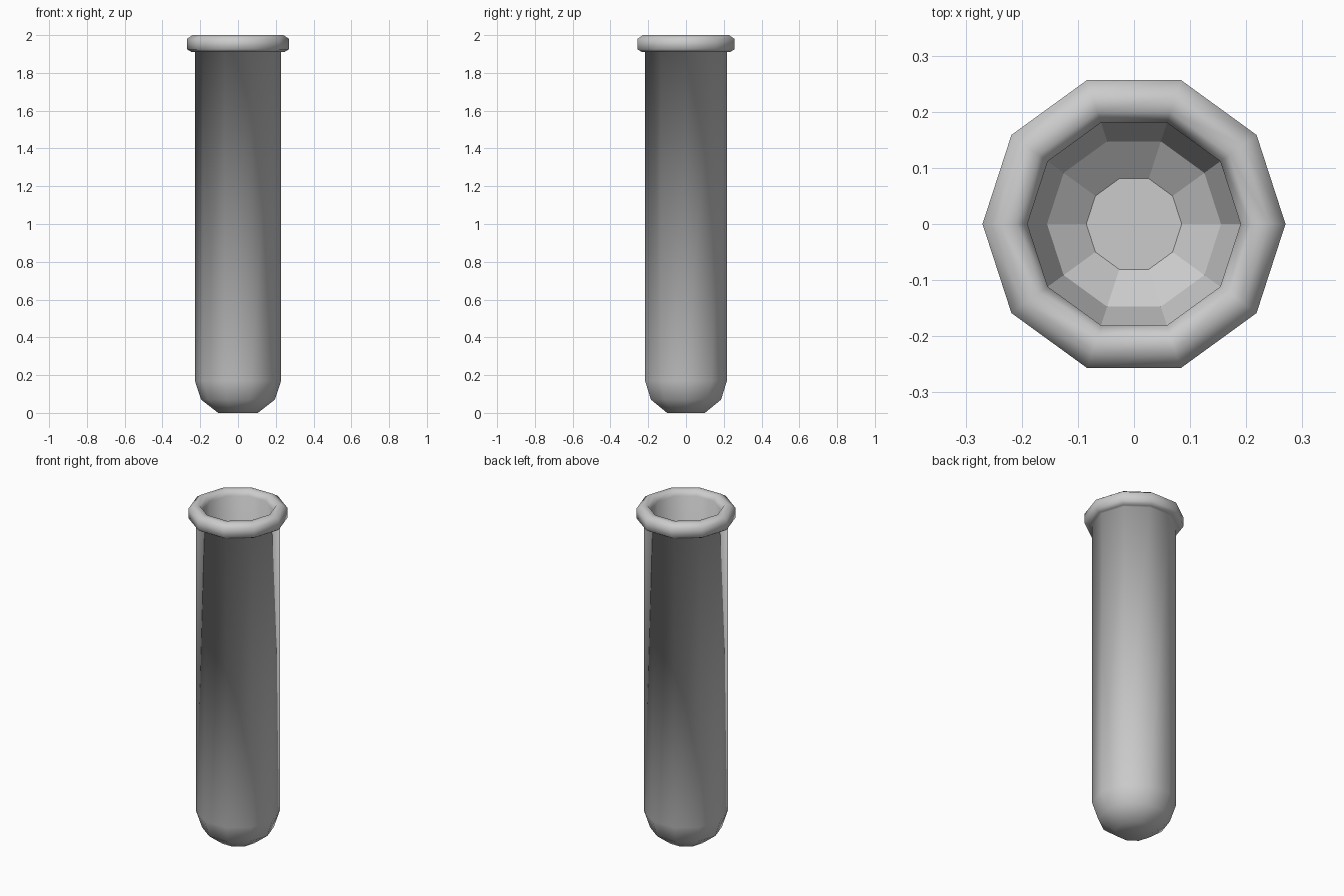
import bpy, bmesh, math

if "Cube" in bpy.data.objects:
    bpy.data.objects.remove(bpy.data.objects["Cube"])

SIDES = 10

def lathe(name, profile, flat_rows=()):
    """Revolve (radius, z) points; first and last rings are capped."""
    bm = bmesh.new()
    rings = []
    for r, z in profile:
        rings.append([bm.verts.new((r * math.cos(2 * math.pi * i / SIDES),
                                    r * math.sin(2 * math.pi * i / SIDES), z))
                      for i in range(SIDES)])
    for row in range(len(rings) - 1):
        a, b = rings[row], rings[row + 1]
        for i in range(SIDES):
            j = (i + 1) % SIDES
            f = bm.faces.new((a[i], a[j], b[j], b[i]))
            f.smooth = row not in flat_rows
    bm.faces.new(rings[0][::-1]).smooth = True
    bm.faces.new(rings[-1]).smooth = False
    # keep the flat-shaded inner bowl crisp
    for e in bm.edges:
        if any(not f.smooth for f in e.link_faces):
            e.smooth = False
    mesh = bpy.data.meshes.new(name)
    bm.to_mesh(mesh)
    bm.free()
    obj = bpy.data.objects.new(name, mesh)
    bpy.context.collection.objects.link(obj)
    return obj

# Hollow tube: rounded outer base, wall, rolled lip, inner wall, inner bowl
profile = [
    (0.105, 0.0), (0.195, 0.07), (0.228, 0.17), (0.228, 1.91),
    (0.245, 1.91), (0.27, 1.925), (0.27, 1.98), (0.24, 2.0),
    (0.21, 2.0), (0.19, 1.97),
    (0.19, 0.18), (0.155, 0.09), (0.085, 0.04),
]
n = len(profile)
lathe("test_tube", profile, flat_rows=(n - 3, n - 2))
